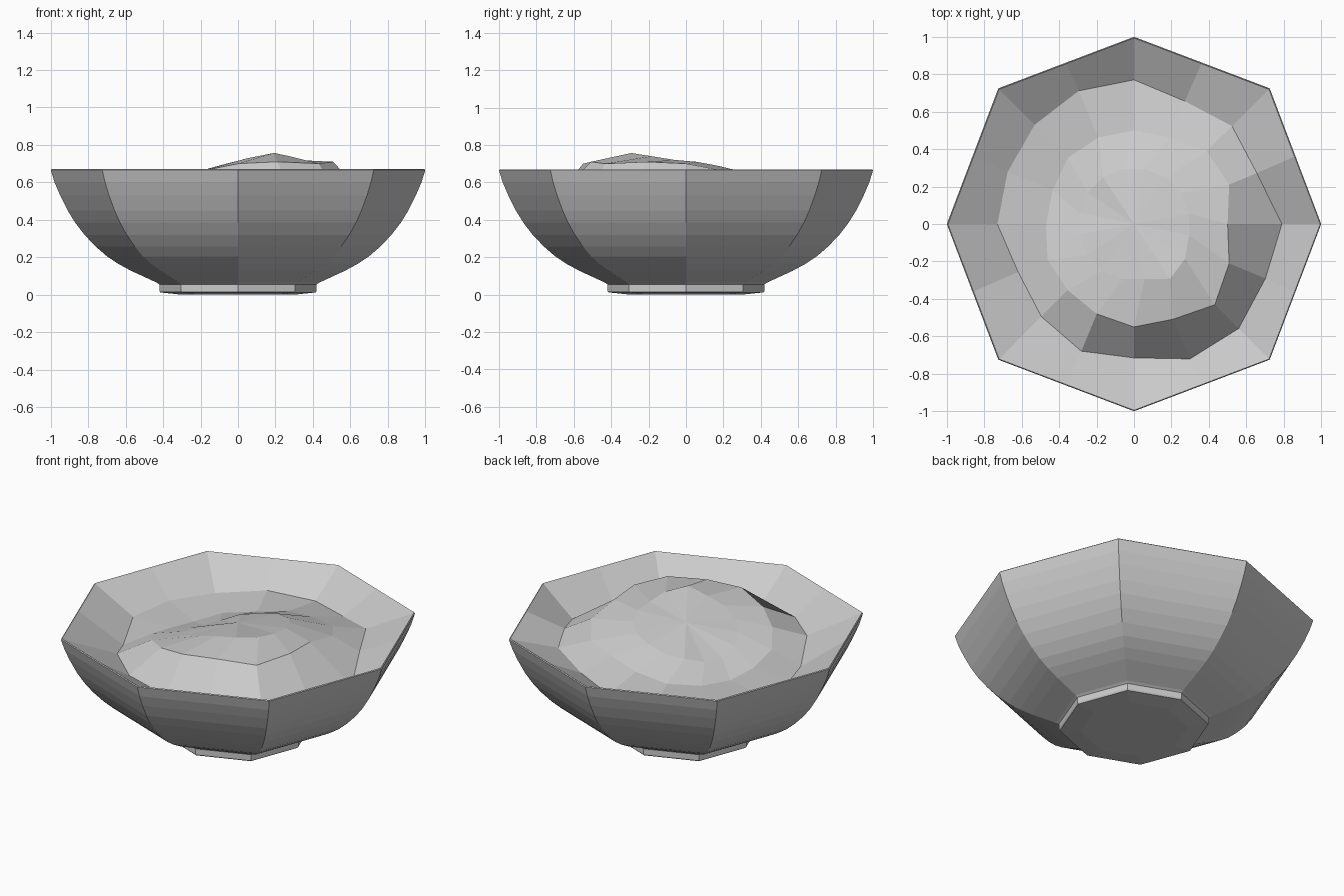
import bpy, bmesh, math

if "Cube" in bpy.data.objects:
    bpy.data.objects.remove(bpy.data.objects["Cube"])


def make_object(name, bm):
    bmesh.ops.recalc_face_normals(bm, faces=bm.faces[:])
    mesh = bpy.data.meshes.new(name)
    bm.to_mesh(mesh)
    bm.free()
    obj = bpy.data.objects.new(name, mesh)
    bpy.context.collection.objects.link(obj)
    return obj


def octagon(i):
    """Corner direction of the slightly squared eight-sided bowl."""
    a, r = math.radians(45 * i), 1.025 if i % 2 else 1.0
    return r * math.cos(a), r * math.sin(a)


def bridge(bm, lower, upper):
    n = len(lower)
    for i in range(n):
        j = (i + 1) % n
        bm.faces.new((lower[i], lower[j], upper[j], upper[i]))


# Bowl shell: foot, curved outer wall, thin rim and inner wall
profile = [(0.30, 0.0), (0.415, 0.012), (0.42, 0.02), (0.42, 0.055), (0.435, 0.065),
           (0.50, 0.095), (0.57, 0.127), (0.64, 0.165), (0.70, 0.205), (0.76, 0.257),
           (0.82, 0.32), (0.87, 0.385), (0.91, 0.45), (0.95, 0.53), (0.98, 0.60),
           (0.997, 0.655), (1.0, 0.665), (0.995, 0.67), (0.99, 0.665),
           (0.93, 0.53), (0.85, 0.40), (0.74, 0.28), (0.55, 0.16), (0.30, 0.10)]
bm = bmesh.new()
rings = []
for r, z in profile:
    corners = [octagon(i) for i in range(8)]
    rings.append([bm.verts.new((x * r, y * r, z)) for x, y in corners])
for a, b in zip(rings, rings[1:]):
    bridge(bm, a, b)
bm.faces.new(rings[0])
bm.faces.new(rings[-1])
make_object("bowl", bm)

# Contents: faceted filling that dips below the rim and rises to an off-centre mound
# (radius, height) every 22.5 degrees, starting at +x
valley = [(.79, .50), (.71, .58), (.74, .59), (.71, .55), (.77, .53), (.77, .54),
          (.75, .53), (.73, .54), (.73, .53), (.67, .48), (.70, .55), (.735, .54),
          (.715, .50), (.78, .50), (.79, .50), (.76, .50)]
shoulder = [(.50, .70), (.55, .66), (.55, .62), (.50, .60), (.50, .57), (.50, .53),
            (.50, .52), (.47, .51), (.47, .53), (.50, .57), (.50, .62), (.52, .66),
            (.55, .70), (.55, .71), (.61, .70), (.55, .71)]
crown = [(.3, .71), (.3, .69), (.3, .67), (.3, .65), (.3, .62), (.3, .60), (.3, .57),
         (.3, .57), (.3, .60), (.3, .63), (.3, .66), (.3, .70), (.3, .73), (.35, .757),
         (.33, .74), (.3, .72)]
bm = bmesh.new()
edge = []
for k in range(16):
    p, q = octagon(k // 2), octagon((k + 1) // 2)
    edge.append(bm.verts.new(((p[0] + q[0]) * .495, (p[1] + q[1]) * .495, .665)))
rings = [edge]
for ring, twist in ((valley, 0), (shoulder, 0), (crown, .19)):
    angles = [k * math.pi / 8 + twist for k in range(16)]
    rings.append([bm.verts.new((r * math.cos(a), r * math.sin(a), z))
                  for a, (r, z) in zip(angles, ring)])
for a, b in zip(rings, rings[1:]):
    bridge(bm, a, b)
centre = bm.verts.new((0, 0, .69))
for k in range(16):
    bm.faces.new((rings[-1][k], rings[-1][(k + 1) % 16], centre))
filling = make_object("filling", bm)
# Open surface: make sure the faces look upward
if sum(p.normal.z for p in filling.data.polygons) < 0:
    filling.data.flip_normals()
